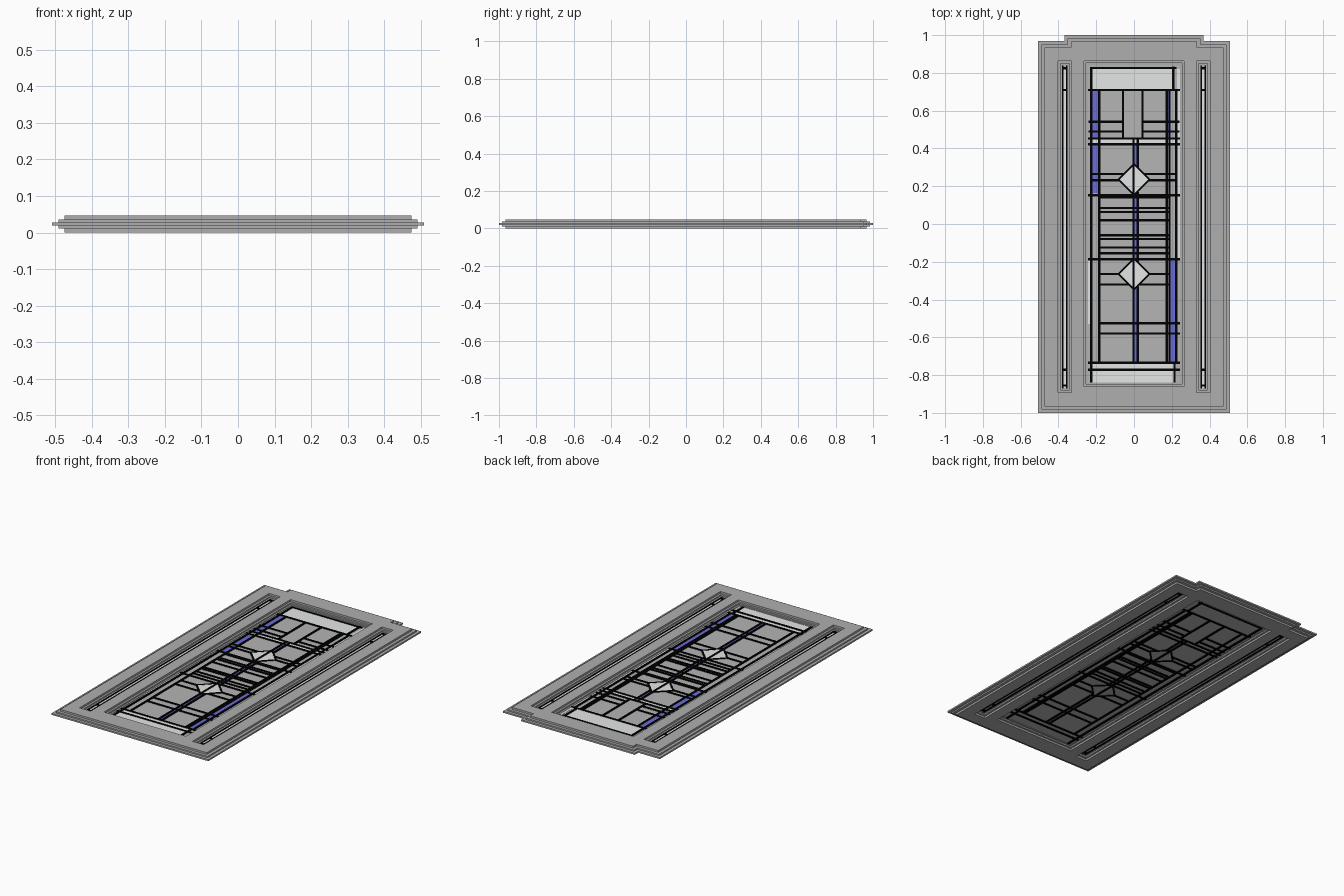
import bpy, bmesh, math
from mathutils import Matrix

if "Cube" in bpy.data.objects:
    bpy.data.objects.remove(bpy.data.objects["Cube"])


def material(name, rgb):
    m = bpy.data.materials.new(name)
    m.diffuse_color = (*rgb, 1)
    m.use_nodes = True
    m.node_tree.nodes["Principled BSDF"].inputs["Base Color"].default_value = m.diffuse_color
    return m


GREY = material("frame grey", (0.43, 0.43, 0.43))
PANE = material("pane grey", (0.46, 0.46, 0.46))
WHITE = material("pale glass", (0.80, 0.83, 0.81))
BLUE = material("blue glass", (0.15, 0.15, 0.70))
LEAD = material("black lead", (0.0, 0.0, 0.0))
MID = 0.0235


def finish(bm, name, mat):
    bmesh.ops.recalc_face_normals(bm, faces=bm.faces)
    me = bpy.data.meshes.new(name)
    bm.to_mesh(me)
    bm.free()
    me.materials.append(mat)
    ob = bpy.data.objects.new(name, me)
    bpy.context.collection.objects.link(ob)
    return ob


def add_box(bm, x0, x1, y0, y1, h, angle=0, z=MID):
    mat = (Matrix.Translation(((x0 + x1) / 2, (y0 + y1) / 2, z))
           @ Matrix.Rotation(angle, 4, 'Z')
           @ Matrix.Diagonal((x1 - x0, y1 - y0, h, 1)))
    bmesh.ops.create_cube(bm, size=1, matrix=mat)


def add_plate(bm, x0, x1, y0, y1, top=0.0025, angle=0):
    # coloured glass lies on the upper side of the sheet only
    add_box(bm, x0, x1, y0, y1, top, angle, MID + top / 2)


def rect(cx, cy, hx, hy):
    return lambda d: [(cx - hx + d, cy - hy + d), (cx + hx - d, cy - hy + d),
                      (cx + hx - d, cy + hy - d), (cx - hx + d, cy + hy - d)]


def outline(d):
    # slab outline with a raised tab along the top edge
    w, t = 0.508 - d, 0.368 - d
    right = [(w, -1 + d), (w, 0.968 - d), (t, 0.968 - d), (t, 1 - d)]
    return right + [(-x, y) for x, y in reversed(right)]


# Frame: stepped edges around the outline and the three openings
bm = bmesh.new()
caps = [[], []]


def stepped_wall(shape, offsets):
    a, b, c = offsets
    prof = [(a, 0.047), (a, 0.036), (b, 0.036), (b, 0.028), (c, 0.028),
            (c, 0.019), (b, 0.019), (b, 0.011), (a, 0.011), (a, 0.0)]
    rings = [[bm.verts.new((x, y, z)) for x, y in shape(d)] for d, z in prof]
    n = len(rings[0])
    for r, s in zip(rings, rings[1:]):
        for i in range(n):
            j = (i + 1) % n
            bm.faces.new((r[i], r[j], s[j], s[i]))
    for k, r in ((0, rings[0]), (1, rings[-1])):
        caps[k] += [bm.edges.get((r[i], r[(i + 1) % n])) for i in range(n)]


stepped_wall(outline, (0.034, 0.017, 0.0))
stepped_wall(rect(0, 0.002, 0.265, 0.862), (0.0, 0.012, 0.022))
for s in (-1, 1):
    stepped_wall(rect(s * 0.366, -0.015, 0.036, 0.877), (0.0, 0.012, 0.022))
for edges in caps:
    bmesh.ops.triangle_fill(bm, use_beauty=True, use_dissolve=False, edges=edges)
finish(bm, "frame", GREY)

# Main glass sheet and the sheets in the side slots
bm = bmesh.new()
add_box(bm, -0.25, 0.25, -0.845, 0.85, 0.003)
for s in (-1, 1):
    add_box(bm, s * 0.366 - 0.018, s * 0.366 + 0.018, -0.875, 0.845, 0.003)
finish(bm, "glass_sheet", PANE)

# Pale glass: end bands, cross bands, borders, diamonds, side slots
bm = bmesh.new()
for x0, x1, y0, y1 in [(-0.22, 0.205, 0.715, 0.82), (-0.22, 0.21, -0.842, -0.775),
                       (-0.22, 0.22, 0.425, 0.45), (-0.22, 0.22, -0.765, -0.74),
                       (-0.243, -0.23, -0.53, -0.19), (0.228, 0.243, -0.19, 0.82)]:
    add_plate(bm, x0, x1, y0, y1)
for s in (-1, 1):
    add_plate(bm, s * 0.366 - 0.008, s * 0.366 + 0.008, -0.868, 0.83)
DIAMONDS = (0.235, -0.265)
R = 0.082
for y in DIAMONDS:
    h = R / math.sqrt(2)
    add_plate(bm, -h, h, y - h, y + h, 0.0035, math.pi / 4)
finish(bm, "pale_glass", WHITE)

# Blue glass strips
bm = bmesh.new()
for x0, x1, y0, y1 in [(-0.222, -0.184, 0.165, 0.71), (0.185, 0.222, -0.73, -0.19),
                       (0.176, 0.19, 0.45, 0.71), (0.002, 0.02, 0.315, 0.425),
                       (0.002, 0.02, -0.185, 0.15), (0.002, 0.02, -0.73, -0.345)]:
    add_plate(bm, x0, x1, y0, y1)
finish(bm, "blue_glass", BLUE)

# Horizontal lead strips: (y, x start, x end)
bm = bmesh.new()
T = 0.006
FULL, INNER = 0.244, 0.185
for y in (0.71, 0.453, 0.422, 0.152, -0.187, -0.735, -0.772):
    add_box(bm, -FULL, FULL, y - T, y + T, 0.011)
for y in (0.085, 0.063, 0.02, -0.06, -0.08, -0.125, -0.155, 0.14):
    add_box(bm, -INNER, INNER, y - T, y + T, 0.011)
for y in (0.542, 0.49):
    add_box(bm, -0.24, -0.055, y - T, y + T, 0.011)
    add_box(bm, 0.045, 0.24, y - T, y + T, 0.011)
for y in (0.265, 0.232, -0.265, -0.32):
    gap = R - abs(y - (DIAMONDS[0] if y > 0 else DIAMONDS[1]))
    for s in (-1, 1):
        x0, x1 = sorted((s * gap, s * (0.225 if y > 0 else INNER)))
        add_box(bm, x0, x1, y - T, y + T, 0.011)
for y in (-0.525, -0.58):
    add_box(bm, -INNER, FULL, y - T, y + T, 0.011)
add_box(bm, -0.225, 0.225, 0.82, 0.83, 0.011)
finish(bm, "horizontal_leads", LEAD)

# Vertical lead strips: (x, y start, y end)
bm = bmesh.new()
for x, y0, y1 in [(-0.226, -0.84, 0.83), (0.224, -0.74, 0.71), (0.214, -0.84, -0.74),
                  (0.208, 0.71, 0.835), (-0.184, -0.735, 0.71), (0.174, -0.735, 0.71),
                  (0.188, -0.735, 0.71), (-0.058, 0.453, 0.71), (0.045, 0.453, 0.71),
                  (-0.003, -0.735, 0.453), (0.02, -0.735, -0.33), (0.02, -0.2, 0.17),
                  (0.02, 0.3, 0.453)]:
    add_box(bm, x - T, x + T, y0, y1, 0.012)
finish(bm, "vertical_leads", LEAD)

# Lead borders of the diamonds
bm = bmesh.new()
for cy in DIAMONDS:
    for sx in (-1, 1):
        for sy in (-1, 1):
            x, y, l = sx * R / 2, cy + sy * R / 2, R / math.sqrt(2)
            add_box(bm, x - l, x + l, y - 0.005, y + 0.005, 0.010, -sx * sy * math.pi / 4)
finish(bm, "diamond_leads", LEAD)

# Leads in the side slots
bm = bmesh.new()
for s in (-1, 1):
    c = s * 0.366
    for o in (-0.011, 0.011):
        add_box(bm, c + o - 0.004, c + o + 0.004, -0.87, 0.84, 0.011)
    for y in (0.825, 0.71, -0.772, -0.855):
        add_box(bm, c - 0.014, c + 0.014, y - T, y + T, 0.012)
finish(bm, "side_leads", LEAD)
